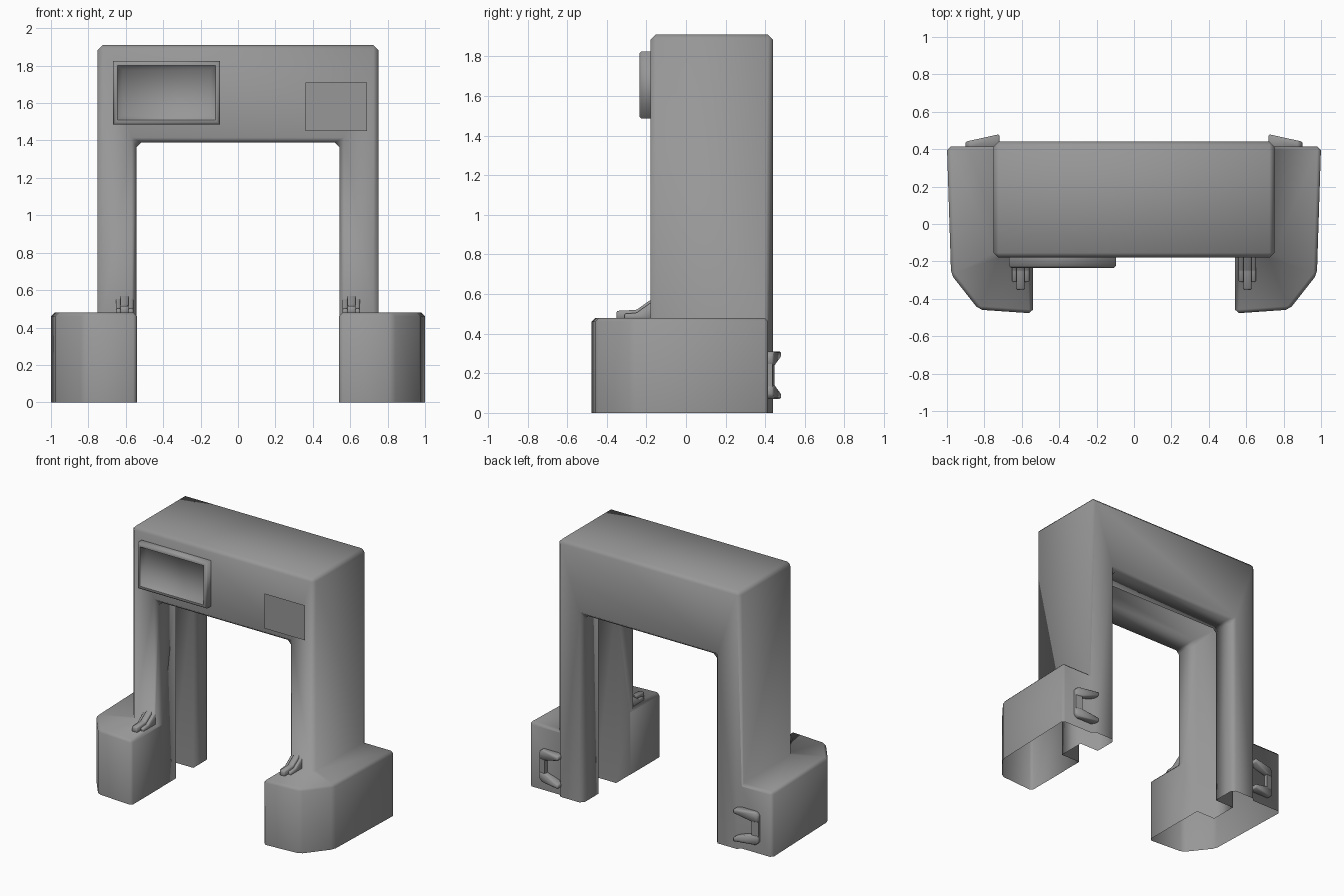
import bpy, bmesh
from mathutils import Vector

if "Cube" in bpy.data.objects:
    bpy.data.objects.remove(bpy.data.objects["Cube"])

grey = bpy.data.materials.new("mid_grey")
grey.diffuse_color = (.31, .31, .31, 1)
grey.use_nodes = True
grey.node_tree.nodes["Principled BSDF"].inputs["Base Color"].default_value = grey.diffuse_color


def make(name, verts, faces):
    me = bpy.data.meshes.new(name)
    me.from_pydata(verts, [], faces)
    me.materials.append(grey)
    bm = bmesh.new()
    bm.from_mesh(me)
    bmesh.ops.recalc_face_normals(bm, faces=bm.faces)
    bm.to_mesh(me)
    bm.free()
    ob = bpy.data.objects.new(name, me)
    bpy.context.collection.objects.link(ob)
    return ob


def prism(name, pts, a, b, place):
    """Extrude a 2D outline between a and b; place(u, v, w) gives the 3D point."""
    n = len(pts)
    verts = [place(u, v, w) for w in (a, b) for u, v in pts]
    faces = [tuple(range(n)), tuple(range(n, 2 * n))]
    faces += [(i, (i + 1) % n, n + (i + 1) % n, n + i) for i in range(n)]
    return make(name, verts, faces)


def box(name, x0, x1, y0, y1, z0, z1):
    return prism(name, [(x0, z0), (x1, z0), (x1, z1), (x0, z1)], y0, y1,
                 lambda u, v, w: (u, w, v))


def apply(ob, kind, **props):
    m = ob.modifiers.new(kind.title(), kind)
    for k, v in props.items():
        setattr(m, k, v)
    bpy.context.view_layer.objects.active = ob
    bpy.ops.object.modifier_apply(modifier=m.name)


def bevel(ob, width, segments=1):
    apply(ob, 'BEVEL', width=width, segments=segments, limit_method='ANGLE')


def boolean(ob, other, op):
    apply(ob, 'BOOLEAN', operation=op, object=other, solver='EXACT')
    bpy.data.objects.remove(other)


def smooth(ob):
    ob.data.polygons.foreach_set("use_smooth", [True] * len(ob.data.polygons))


def rect_rings(name, rings, cap):
    """Loft inset rectangles (inset, y) into a moulding, optionally capped."""
    verts, faces = [], []
    for d, y in rings:
        x0, x1, z0, z1 = -.667 + d, -.097 - d, 1.485 + d, 1.825 - d
        verts += [(x0, y, z0), (x1, y, z0), (x1, y, z1), (x0, y, z1)]
    for r in range(len(rings) - 1):
        for i in range(4):
            j = (i + 1) % 4
            faces.append((r * 4 + j, r * 4 + i, r * 4 + 4 + i, r * 4 + 4 + j))
    if cap:
        faces.append(tuple(range(len(verts) - 4, len(verts))))
    ob = make(name, verts, faces)
    # Make the moulding face outward to the front
    front = sum(p.normal.y * p.area for p in ob.data.polygons)
    if front > 0:
        ob.data.flip_normals()
    smooth(ob)


# Archway body, legs run below ground and are trimmed open later
outline = [(-.75, -.2), (-.75, 1.91), (.75, 1.91), (.75, -.2),
           (.543, -.2), (.543, 1.39), (-.543, 1.39), (-.543, -.2)]
arch = prism("archway", outline, -.18, .44, lambda u, v, w: (u, w, v))
bevel(arch, .026)

# Foot blocks joined to the legs
foot_pts = [(.541, -.478), (.83, -.458), (.978, -.27), (1, .415), (.58, .415),
            (.58, -.1), (.541, -.1)]
for s in (-1, 1):
    foot = prism("foot", foot_pts, -.2, .48, lambda u, v, w: (s * u, v, w))
    bevel(foot, .022)
    boolean(arch, foot, 'UNION')

# Shutter slot around the inside of the opening
boolean(arch, box("slot_cutter", -.70, .70, .045, .25, -.4, 1.53), 'DIFFERENCE')

# Open underside, then clean triangulation for even shading
bm = bmesh.new()
bm.from_mesh(arch.data)
bmesh.ops.bisect_plane(bm, geom=bm.verts[:] + bm.edges[:] + bm.faces[:],
                       plane_co=Vector((0, 0, 0)), plane_no=Vector((0, 0, 1)),
                       clear_inner=True)
bmesh.ops.remove_doubles(bm, verts=bm.verts, dist=.0005)
bmesh.ops.triangulate(bm, faces=bm.faces, quad_method='BEAUTY', ngon_method='BEAUTY')
bm.normal_update()
bm.to_mesh(arch.data)
bm.free()
smooth(arch)

# Display frame and its dished recess
rect_rings("display_frame", [(0, -.175), (0, -.224), (.01, -.234), (.024, -.234)], False)
rect_rings("display_recess", [(.024, -.234), (.05, -.188)], True)

# Thin notice panel
make("notice_panel", [(.36, -.2, 1.45), (.69, -.2, 1.45), (.69, -.2, 1.71),
                      (.36, -.2, 1.71)], [(0, 1, 2, 3)])

prong = [(.90, .29), (.88, .31), (.72, .31), (.72, .28), (.85, .24), (.90, .24)]
for s, side in ((-1, "left"), (1, "right")):
    # Claw-shaped clip on the back of each foot: two prongs and a low spine
    def slope(u, v, w):
        return (s * u, .40 + w * (.08 - (u - .72) * .22), v)
    for flip, word in ((False, "upper"), (True, "lower")):
        pts = [(u, .38 - v if flip else v) for u, v in prong]
        ob = prism(f"{side}_clip_{word}_prong", pts, 0, 1, slope)
        bevel(ob, .006)
        smooth(ob)
    prism(side + "_clip_spine", [(.85, .13), (.9, .13), (.9, .25), (.85, .25)],
          0, .9, slope)

    # Ribbed clip on top of each foot
    for x0, x1, front, drop in ((.56, .587, -.31, .015), (.585, .629, -.35, 0),
                                (.627, .652, -.31, .015)):
        prof = [(front, .47), (front, .515 - drop), (-.25, .52 - drop),
                (-.18, .57 - drop), (-.16, .57 - drop), (-.16, .47)]
        rib = prism(side + "_top_clip_rib", prof, x0, x1,
                    lambda u, v, w: (s * w, u, v))
        bevel(rib, .005)
        smooth(rib)
